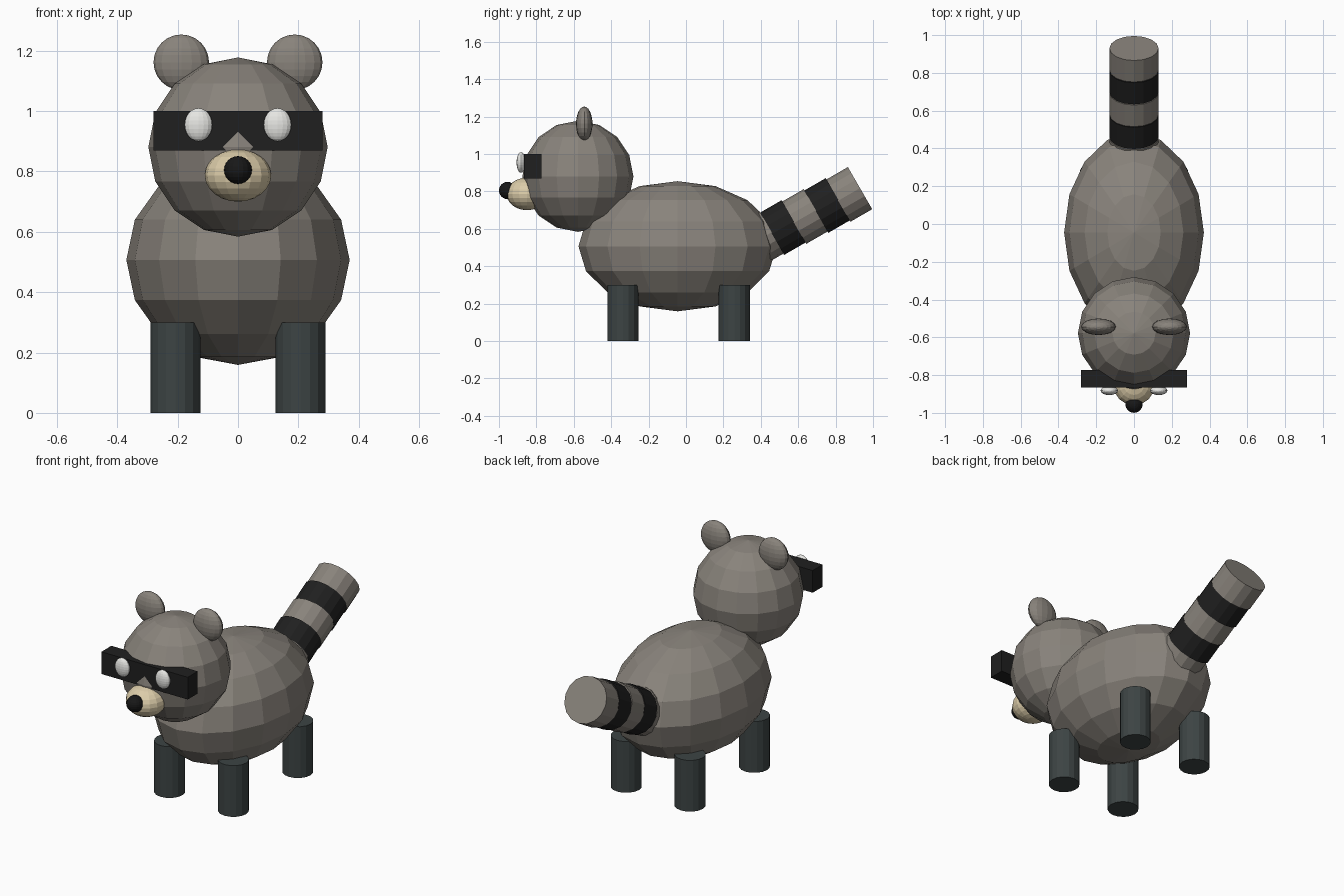
import bpy
from math import radians

cube = bpy.data.objects.get("Cube")
if cube:
    bpy.data.objects.remove(cube, do_unlink=True)


def material(name, r, g, b):
    m = bpy.data.materials.new(name)
    m.use_nodes = True
    m.diffuse_color = (r, g, b, 1)
    node = next(n for n in m.node_tree.nodes if n.type == 'BSDF_PRINCIPLED')
    node.inputs["Base Color"].default_value = (r, g, b, 1)
    return m


fur = material("grey fur", 0.25, 0.228, 0.2)
black = material("black fur", 0.014, 0.014, 0.014)
nose_black = material("nose black", 0.009, 0.009, 0.009)
leg_grey = material("dark slate", 0.046, 0.058, 0.058)
tan = material("tan", 0.72, 0.61, 0.4)
white = material("eye white", 0.87, 0.87, 0.84)


def finish(name, mat, scale=None):
    ob = bpy.context.object
    ob.name = name
    if scale:
        ob.scale = scale
    ob.data.materials.append(mat)
    return ob


def ball(name, mat, centre, radii, segments=16, rings=8):
    bpy.ops.mesh.primitive_uv_sphere_add(
        segments=segments, ring_count=rings, radius=1, location=centre)
    return finish(name, mat, radii)


def cylinder(name, mat, centre, radius, depth, tilt=0):
    bpy.ops.mesh.primitive_cylinder_add(
        vertices=16, radius=radius, depth=depth, location=centre,
        rotation=(tilt, 0, 0))
    return finish(name, mat)


# Body and head
ball("body", fur, (0, -0.045, 0.507), (0.37, 0.53, 0.348))
ball("head", fur, (0, -0.578, 0.881), (0.297, 0.297, 0.297))

# Mask bar, snout and nose
bpy.ops.mesh.primitive_cube_add(size=1, location=(0, -0.819, 0.935))
finish("mask", black, (0.56, 0.092, 0.13))
ball("snout", tan, (0, -0.85, 0.787), (0.11, 0.11, 0.087), 16, 12)
ball("nose", nose_black, (0, -0.954, 0.805), (0.046, 0.046, 0.046), 16, 12)

# Paired parts
for side, s in (("left", 1), ("right", -1)):
    ball(side + "_ear", fur, (s * 0.188, -0.544, 1.162), (0.092, 0.044, 0.092), 16, 12)
    ball(side + "_eye", white, (s * 0.131, -0.882, 0.955), (0.046, 0.024, 0.055), 16, 12)
    for end, y in (("front", -0.338), ("back", 0.258)):
        cylinder(f"{end}_{side}_leg", leg_grey, (s * 0.207, y, 0.15), 0.083, 0.3)

# Tail: stepped segments in alternating colours, from tip to root
for k in range(5):
    cylinder(f"tail_segment_{k + 1}", black if k % 2 else fur,
             (0, 0.872 - 0.118 * k, 0.784 - 0.059 * k), 0.13, 0.135, radians(-60))
